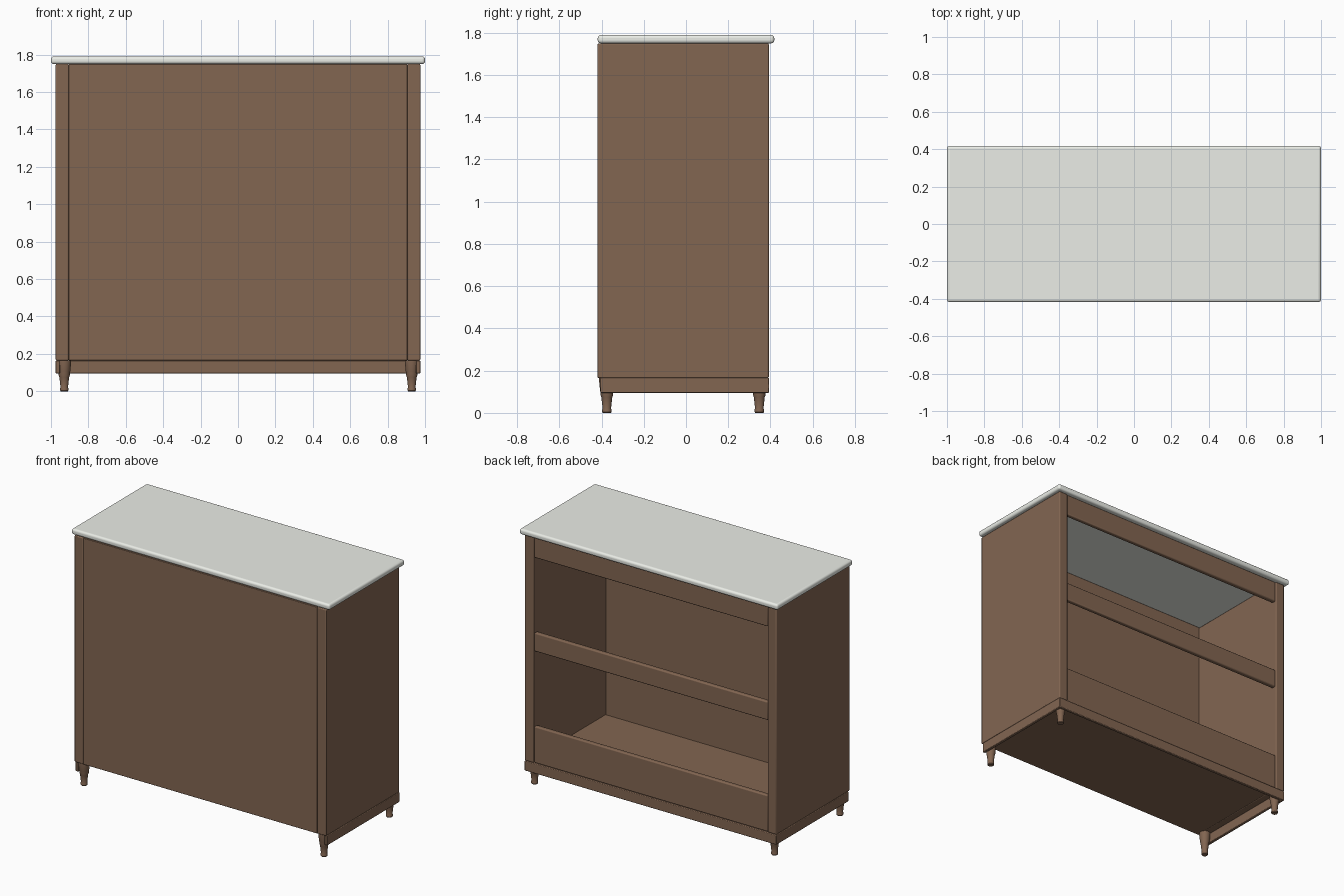
import bpy, bmesh, math

if "Cube" in bpy.data.objects:
    bpy.data.objects.remove(bpy.data.objects["Cube"])


def material(name, color):
    m = bpy.data.materials.new(name)
    m.diffuse_color = (*color, 1)
    m.use_nodes = True
    m.node_tree.nodes["Principled BSDF"].inputs["Base Color"].default_value = m.diffuse_color
    return m


WOOD = material("brown_wood", (0.225, 0.132, 0.083))
STONE = material("pale_stone", (0.83, 0.85, 0.80))


def finish(name, bm, mat, bevel=0, segments=2):
    bmesh.ops.recalc_face_normals(bm, faces=bm.faces)
    me = bpy.data.meshes.new(name)
    bm.to_mesh(me)
    bm.free()
    ob = bpy.data.objects.new(name, me)
    bpy.context.collection.objects.link(ob)
    me.materials.append(mat)
    if bevel:
        b = ob.modifiers.new("Bevel", "BEVEL")
        b.width, b.segments = bevel, segments
    bpy.ops.object.select_all(action='DESELECT')
    ob.select_set(True)
    bpy.context.view_layer.objects.active = ob
    bpy.ops.object.shade_smooth_by_angle(angle=math.radians(35))
    return ob


def box(name, x, y, z, mat=WOOD, bevel=0.004, segments=2):
    bm = bmesh.new()
    bmesh.ops.create_cube(bm, size=1)
    for v in bm.verts:
        v.co = [lo + (c + 0.5) * (hi - lo) for c, (lo, hi) in zip(v.co, (x, y, z))]
    return finish(name, bm, mat, bevel, segments)


def turned(name, cx, cy, profile, sides=24):
    bm = bmesh.new()
    vs = [bm.verts.new((cx + r, cy, z)) for r, z in profile]
    es = [bm.edges.new(p) for p in zip(vs, vs[1:])]
    bmesh.ops.spin(bm, geom=vs + es, cent=(cx, cy, 0), axis=(0, 0, 1),
                   angle=2 * math.pi, steps=sides, use_merge=True)
    bmesh.ops.remove_doubles(bm, verts=bm.verts, dist=1e-5)
    return finish(name, bm, WOOD)


# Counter with rounded rim
box("countertop", (-1, 1), (-0.418, 0.418), (1.75, 1.79), STONE, 0.015, 5)

# Carcass: front panel, floor and thick sides
box("front_panel", (-0.905, 0.905), (-0.418, -0.403), (0.165, 1.75), bevel=0.003)
box("floor", (-0.905, 0.905), (-0.405, 0.36), (0.165, 0.2), bevel=0)
for side, s in (("left", -1), ("right", 1)):
    box(f"{side}_side_panel", sorted((s * 0.905, s * 0.975)), (-0.418, 0.392),
        (0.165, 1.75), bevel=0.006)
    box(f"{side}_base_rail", sorted((s * 0.953, s * 0.975)), (-0.405, 0.385),
        (0.095, 0.165))

# Open back: three cross rails, base rail below
for name, z in (("top_back_rail", (1.60, 1.75)), ("middle_back_rail", (0.945, 1.075)),
                ("bottom_back_panel", (0.165, 0.42))):
    box(name, (-0.905, 0.905), (0.355, 0.387), z, bevel=0.008, segments=3)
box("back_base_rail", (-0.975, 0.975), (0.372, 0.394), (0.095, 0.165))

# Turned legs
PROFILE = [(0, 0), (0.019, 0), (0.022, 0.004), (0.022, 0.016), (0.020, 0.022),
           (0.026, 0.075), (0.030, 0.085), (0.030, 0.098), (0.032, 0.105),
           (0.037, 0.155), (0.037, 0.166), (0, 0.166)]
for side, x in (("left", -0.929), ("right", 0.929)):
    for end, y in (("front", -0.375), ("back", 0.347)):
        turned(f"{end}_{side}_leg", x, y, PROFILE)
